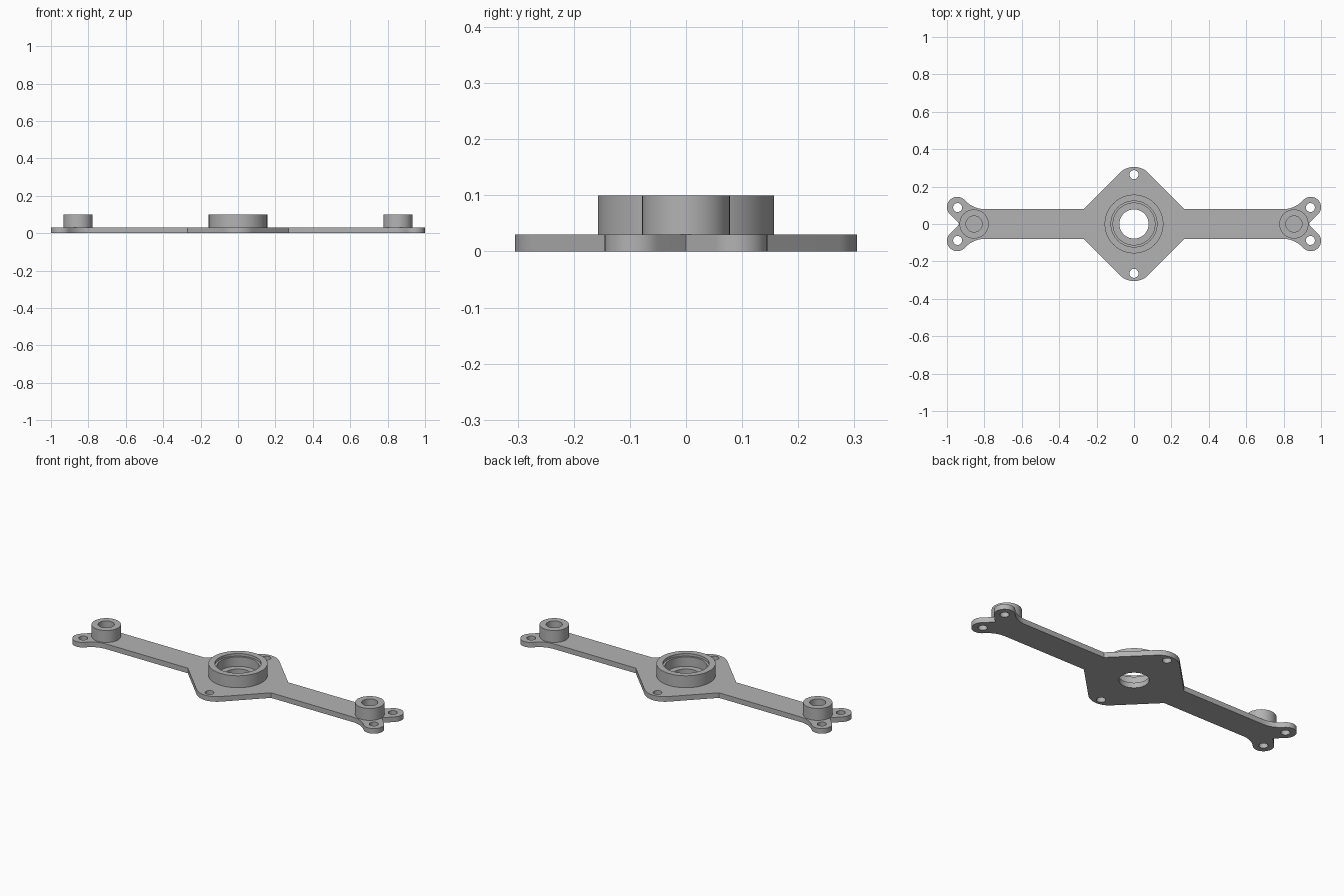
import bpy, bmesh
from math import sin, cos, pi, radians

cube = bpy.data.objects.get("Cube")
if cube:
    bpy.data.objects.remove(cube)

PLATE = 0.03   # plate thickness
TOP = 0.1      # height of the raised collars

grey = bpy.data.materials.new("light grey")
grey.use_nodes = True
grey.diffuse_color = (0.45, 0.45, 0.45, 1)
grey.node_tree.nodes["Principled BSDF"].inputs["Base Color"].default_value = (0.45, 0.45, 0.45, 1)


def arc(cx, cy, r, start, end, steps):
    angles = [radians(start + (end - start) * i / steps) for i in range(steps + 1)]
    return [(cx + r * cos(a), cy + r * sin(a)) for a in angles]


def select_only(ob):
    bpy.ops.object.select_all(action='DESELECT')
    ob.select_set(True)
    bpy.context.view_layer.objects.active = ob


def finish(ob):
    bm = bmesh.new()
    bm.from_mesh(ob.data)
    bmesh.ops.remove_doubles(bm, verts=bm.verts, dist=0.00005)
    bm.to_mesh(ob.data)
    bm.free()
    ob.data.materials.clear()
    ob.data.materials.append(grey)
    select_only(ob)
    bpy.ops.object.shade_smooth_by_angle(angle=radians(30))


def plate(name, loops):
    """Flat plate: the first loop is the outline, the others are holes."""
    cu = bpy.data.curves.new(name, 'CURVE')
    cu.dimensions = '2D'
    cu.fill_mode = 'BOTH'
    cu.extrude = PLATE / 2
    for pts in loops:
        sp = cu.splines.new('POLY')
        sp.points.add(len(pts) - 1)
        for p, (x, y) in zip(sp.points, pts):
            p.co = (x, y, 0, 1)
        sp.use_cyclic_u = True
    ob = bpy.data.objects.new(name, cu)
    bpy.context.collection.objects.link(ob)
    ob.location.z = PLATE / 2
    select_only(ob)
    bpy.ops.object.convert(target='MESH')
    finish(bpy.context.object)


def lathe(name, profile, x, sides=64):
    """Turn a (radius, z) profile about the vertical axis."""
    bm = bmesh.new()
    rings = [[bm.verts.new((r * cos(2 * pi * i / sides), r * sin(2 * pi * i / sides), z))
              for i in range(sides)] for r, z in profile]
    for a, b in zip(rings, rings[1:]):
        for i in range(sides):
            j = (i + 1) % sides
            bm.faces.new((a[i], a[j], b[j], b[i]))
    me = bpy.data.meshes.new(name)
    bm.to_mesh(me)
    bm.free()
    ob = bpy.data.objects.new(name, me)
    bpy.context.collection.objects.link(ob)
    ob.location.x = x
    finish(ob)


# One quarter of the outline: rounded diamond tip, arm, fillet, ear, notch
quarter = (arc(0, 0.196, 0.109, 90, 45, 10) + [(0.27, 0.08)]
           + arc(0.80, 0.218, 0.138, -90, -45, 8)
           + arc(0.945, 0.09, 0.055, 135, -45, 24) + [(0.933, 0)])
back = quarter[::-1]
outline = (quarter + [(x, -y) for x, y in back][1:]
           + [(-x, -y) for x, y in quarter][1:]
           + [(-x, y) for x, y in back][1:-1])


def hole(x, y, r, sides):
    return arc(x, y, r, 0, 360, sides)[:-1]


# Base plate with centre bore, two diamond holes and four ear holes
holes = [hole(0, 0, 0.078, 64)]
for s in (-1, 1):
    holes.append(hole(0, s * 0.264, 0.024, 32))
    holes += [hole(t * 0.943, s * 0.088, 0.024, 32) for t in (-1, 1)]
plate("base_plate", [outline] + holes)

# Centre bearing collar with a stepped bore
lathe("centre_collar", [(0.157, PLATE), (0.157, TOP), (0.123, TOP),
                        (0.123, 0.085), (0.112, 0.085), (0.112, PLATE)], 0)

# End bosses with blind holes
for side, x in (("left", 0.855), ("right", -0.855)):
    lathe(side + "_boss", [(0.078, PLATE), (0.078, TOP), (0.043, TOP), (0.043, PLATE)], x)
